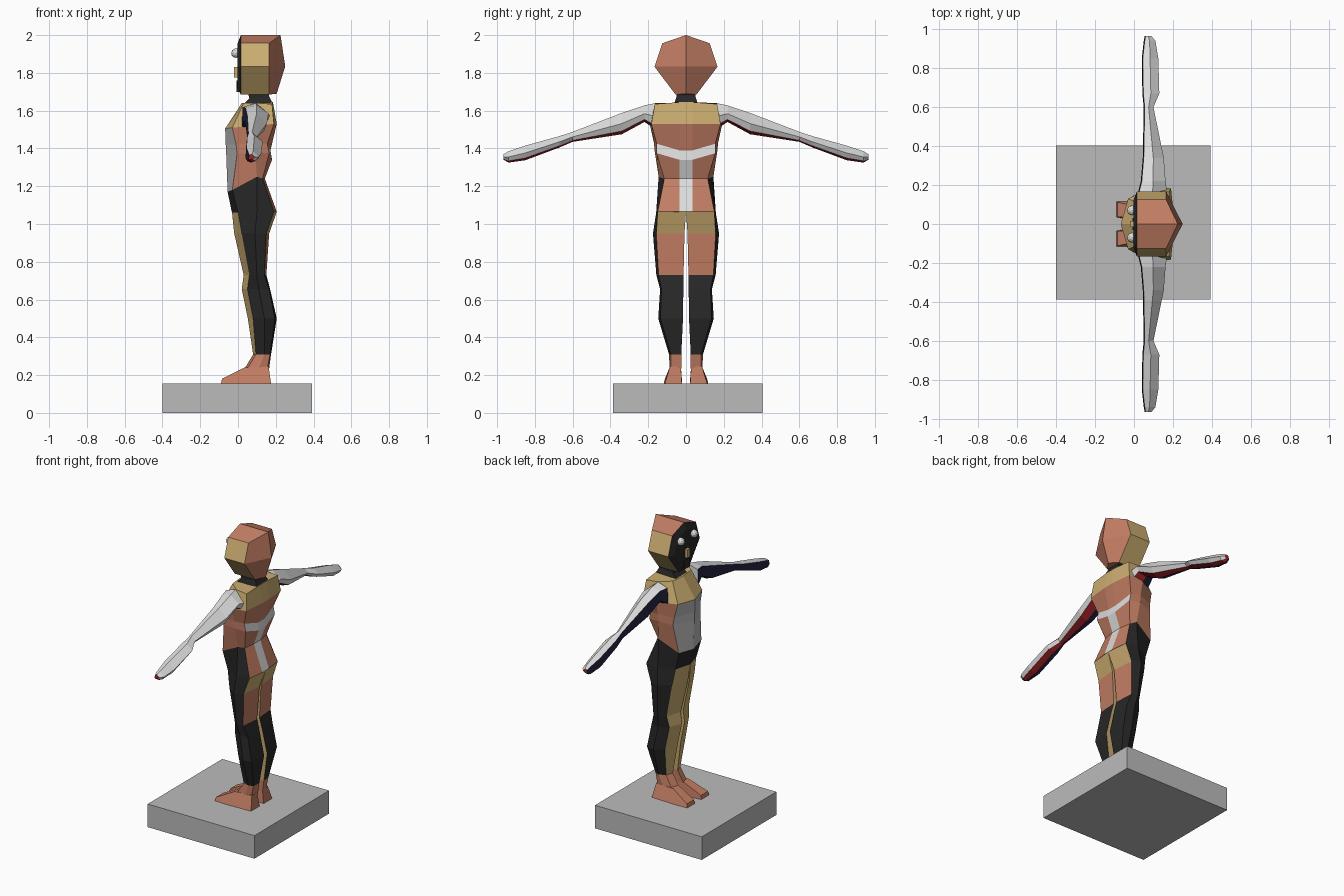
import bpy, bmesh
from mathutils import Vector

if "Cube" in bpy.data.objects:
    bpy.data.objects.remove(bpy.data.objects["Cube"])


def mat(name, r, g, b):
    m = bpy.data.materials.new(name)
    m.diffuse_color = (r, g, b, 1)
    m.use_nodes = True
    m.node_tree.nodes["Principled BSDF"].inputs["Base Color"].default_value = m.diffuse_color
    return m


MATS = [mat("brown", .54, .205, .125), mat("gold", .60, .42, .165),
        mat("light_grey", .72, .72, .72), mat("mid_grey", .50, .50, .50),
        mat("black", .02, .02, .02), mat("navy", .02, .018, .055),
        mat("red", .38, .017, .021)]
BROWN, GOLD, LIGHT, GREY, BLACK, NAVY, RED = range(7)


def finish(name, bm):
    bmesh.ops.remove_doubles(bm, verts=bm.verts, dist=1e-4)
    bmesh.ops.recalc_face_normals(bm, faces=bm.faces)
    me = bpy.data.meshes.new(name)
    bm.to_mesh(me)
    bm.free()
    for m in MATS:
        me.materials.append(m)
    ob = bpy.data.objects.new(name, me)
    bpy.context.collection.objects.link(ob)
    return ob


def loft(name, rings, colour, caps):
    """Skin closed rings; colour(row, column) picks the material."""
    bm = bmesh.new()
    vs = [[bm.verts.new(p) for p in r] for r in rings]
    n = len(rings[0])
    for i in range(len(rings) - 1):
        for j in range(n):
            k = (j + 1) % n
            f = bm.faces.new((vs[i][j], vs[i][k], vs[i + 1][k], vs[i + 1][j]))
            f.material_index = colour(i, j)
    for r, c in ((vs[0], caps[0]), (vs[-1], caps[1])):
        if c is not None:
            bm.faces.new(r).material_index = c
    return finish(name, bm)


def box(name, lo, hi, c):
    lo, hi = Vector(lo), Vector(hi)
    bm = bmesh.new()
    bmesh.ops.create_cube(bm, size=1)
    for v in bm.verts:
        v.co = [(lo[i] + hi[i]) / 2 + v.co[i] * (hi[i] - lo[i]) for i in range(3)]
    for f in bm.faces:
        f.material_index = c
    return finish(name, bm)


# base block
box("base", (-.40, -.387, 0), (.393, .404, .155), GREY)

# torso: front centre, front corner, side, back corner, back strip edge
TORSO = [
    [(.02, 0, 1.64), (.03, .10, 1.64), (.10, .16, 1.64), (.18, .165, 1.635), (.185, .035, 1.645)],
    [(-.068, 0, 1.505), (-.03, .13, 1.51), (.09, .19, 1.52), (.19, .183, 1.53), (.205, .035, 1.53)],
    [(-.065, 0, 1.42), (-.01, .14, 1.42), (.09, .17, 1.43), (.155, .155, 1.425), (.172, .035, 1.39)],
    [(-.062, 0, 1.36), (-.005, .145, 1.37), (.09, .165, 1.38), (.165, .155, 1.375), (.18, .035, 1.34)],
    [(-.055, 0, 1.17), (-.03, .12, 1.18), (.10, .145, 1.25), (.13, .115, 1.24), (.142, .035, 1.24)],
    [(-.032, 0, 1.06), (.0, .11, 1.06), (.10, .158, 1.06), (.19, .15, 1.065), (.205, .035, 1.065)]]
TORSO = [h + [(x, -y, z) for x, y, z in h[:0:-1]] for h in TORSO]
TORSO_COL = [(GOLD,) * 5, (GREY, BROWN, BROWN, BROWN, BROWN),
             (GREY, BROWN, BROWN, LIGHT, LIGHT), (GREY, BROWN, BROWN, BROWN, LIGHT),
             (BLACK, BLACK, BLACK, BROWN, LIGHT)]
loft("torso", TORSO, lambda i, j: TORSO_COL[i][min(j, 8 - j)], (GOLD, GOLD))

# neck
loft("neck", [[(x0, -w, z), (x1, -w, z + .01), (x1, w, z + .01), (x0, w, z)]
              for x0, x1, w, z in ((.03, .18, .06, 1.635), (.06, .165, .05, 1.665), (.05, .16, .05, 1.71))],
     lambda i, j: BLACK, (BLACK, BLACK))

# head: inset mask, face rim, middle, then a vertical ridge at the back
HEAD = [(0, 2.0), (.125, 1.957), (.167, 1.833), (.055, 1.685),
        (-.055, 1.685), (-.167, 1.833), (-.125, 1.957)]
RIDGE = [(.225, 2.0), (.225, 2.0), (.25, 1.835), (.205, 1.69)]
head_rings = [[(-.002, y * .75, 1.83 + (z - 1.83) * .75) for y, z in HEAD],
              [(.015, y, z) for y, z in HEAD], [(.165, y, z) for y, z in HEAD],
              [(RIDGE[min(j, 7 - j)][0], 0, RIDGE[min(j, 7 - j)][1]) for j in range(7)]]


def head_col(i, j):
    if i == 0:
        return BLACK
    return GOLD if i == 1 and j in (1, 2, 4, 5) else BROWN


loft("head", head_rings, head_col, (BLACK, None))
box("nose", (-.02, -.015, 1.775), (0, .015, 1.83), GOLD)
box("chin", (-.008, -.03, 1.70), (.02, .03, 1.76), BLACK)

# leg rows: z, front x, front corner x/y, side x/y, back corner x/y, back x, inner y
LEG = [(1.065, -.032, .0, .11, .10, .157, .19, .15, .205, .0),
       (.95, -.02, .02, .12, .09, .175, .15, .157, .165, .008),
       (.73, .03, .06, .12, .10, .157, .14, .145, .15, .013),
       (.655, .02, .05, .105, .11, .137, .165, .13, .17, .014),
       (.50, .052, .08, .11, .14, .147, .195, .135, .205, .016),
       (.31, .08, .095, .075, .14, .09, .17, .08, .175, .025),
       (.235, .035, .05, .08, .11, .087, .155, .08, .165, .025)]
LEG_COL = [(GOLD, BLACK, BLACK, GOLD, GOLD), (GOLD, BLACK, BLACK, BROWN, GOLD)] + \
    [(GOLD, BLACK, BLACK, BLACK, GOLD)] * 3 + [(BROWN,) * 5]

# arm rows: y, front x, back x, top z, bottom z
ARM = [(.16, .02, .17, 1.64, 1.50), (.22, .035, .162, 1.628, 1.54), (.34, .045, .153, 1.588, 1.475),
       (.60, .05, .10, 1.488, 1.435), (.67, .043, .13, 1.465, 1.405),
       (.85, .04, .125, 1.415, 1.338), (.94, .05, .11, 1.385, 1.325), (.965, .055, .09, 1.37, 1.34)]
ARM_COL = (NAVY, LIGHT, LIGHT, LIGHT, RED, NAVY)

# foot: side profile with inner and outer y
FOOT = [(.175, .155, .022, .112), (.162, .245, .027, .085), (.035, .24, .027, .085),
        (-.085, .18, .037, .112), (-.09, .155, .035, .115), (0, .155, .02, .118)]

for s, side in ((1, "left"), (-1, "right")):
    rings = [[(xf, s * yi, z), (xc, s * yc, z), (xs, s * ys, z), (xk, s * yk, z), (xb, s * yi, z)]
             for z, xf, xc, yc, xs, ys, xk, yk, xb, yi in LEG]
    loft("leg_" + side, rings, lambda i, j: LEG_COL[i][j], (GOLD, BROWN))

    rings = []
    for y, xf, xb, zt, zl in ARM:
        m, h, y = (xf + xb) / 2, zt - zl, y * s
        rings.append([(xf, y, zl + .12 * h), (xf + .005, y, zt - .15 * h), (m, y, zt),
                      (xb, y, zt - .5 * h), (xb - .015, y, zl + .15 * h), (m - .01, y, zl)])
    loft("arm_" + side, rings, lambda i, j: ARM_COL[j], (LIGHT, RED))

    loft("foot_" + side, [[(x, s * a, z) for x, z, a, b in FOOT], [(x, s * b, z) for x, z, a, b in FOOT]],
         lambda i, j: BROWN, (BROWN, BROWN))

    # eye
    bm = bmesh.new()
    bmesh.ops.create_icosphere(bm, subdivisions=2, radius=.026)
    for f in bm.faces:
        f.material_index = LIGHT
    finish("eye_" + side, bm).location = (-.01, s * .07, 1.905)
